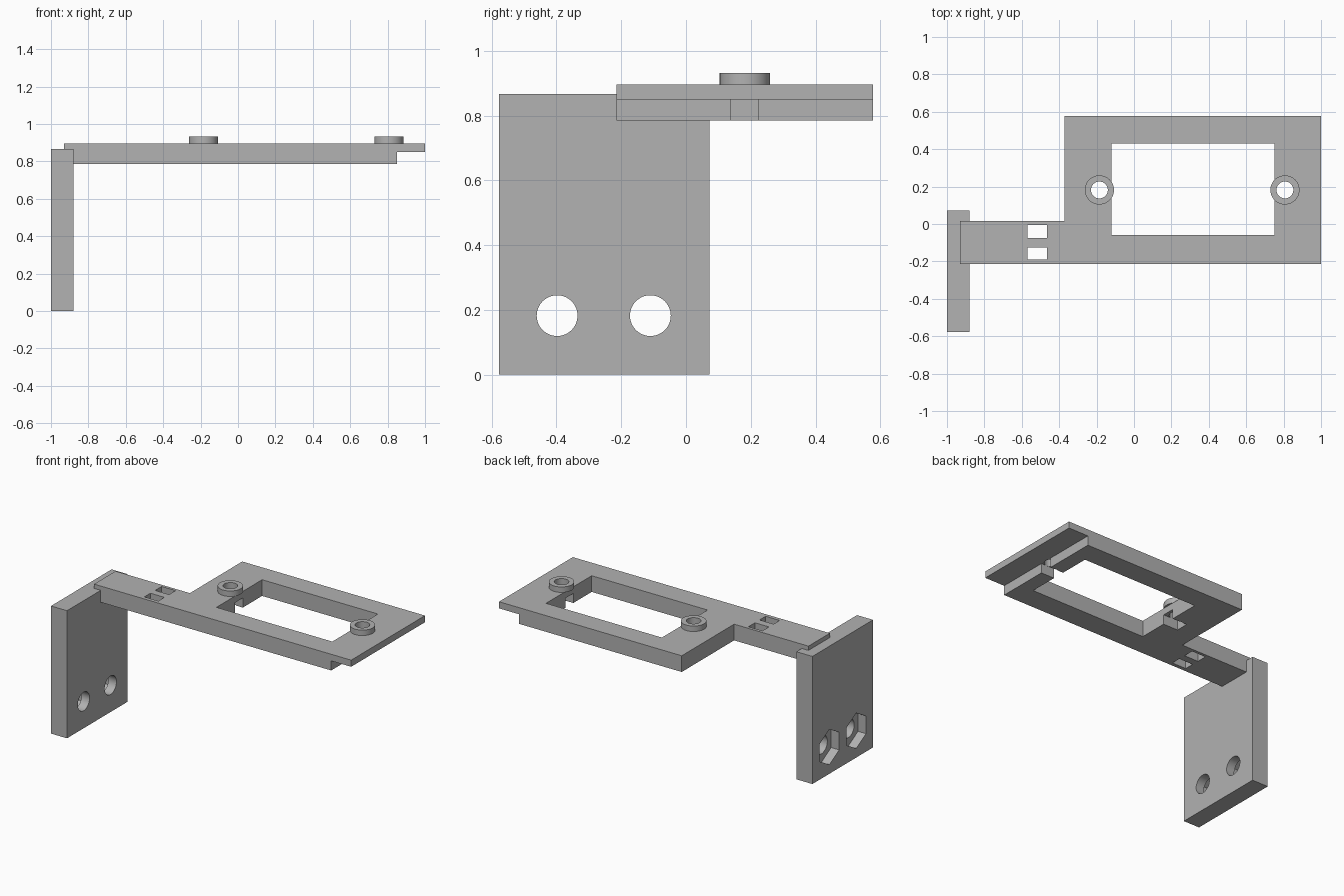
import bpy, bmesh, math
from mathutils import Matrix

if "Cube" in bpy.data.objects:
    bpy.data.objects.remove(bpy.data.objects["Cube"], do_unlink=True)

grey = bpy.data.materials.new("plain grey")
grey.use_nodes = True
GREY = (0.445, 0.445, 0.445, 1)
grey.diffuse_color = GREY
grey.node_tree.nodes["Principled BSDF"].inputs["Base Color"].default_value = GREY


def add_object(name, bm):
    bmesh.ops.recalc_face_normals(bm, faces=bm.faces)
    mesh = bpy.data.meshes.new(name)
    bm.to_mesh(mesh)
    bm.free()
    mesh.materials.append(grey)
    obj = bpy.data.objects.new(name, mesh)
    bpy.context.collection.objects.link(obj)
    return obj


def prism(name, outline, z0, z1):
    """Extrude an XY outline from z0 to z1."""
    bm = bmesh.new()
    face = bm.faces.new([bm.verts.new((x, y, z0)) for x, y in outline])
    top = bmesh.ops.extrude_face_region(bm, geom=[face])["geom"]
    verts = [v for v in top if isinstance(v, bmesh.types.BMVert)]
    bmesh.ops.translate(bm, vec=(0, 0, z1 - z0), verts=verts)
    return add_object(name, bm)


def box(name, x, y, z):
    return prism(name, [(x[0], y[0]), (x[1], y[0]), (x[1], y[1]), (x[0], y[1])], *z)


def cylinder(name, centre, radius, depth, sides=48, along_x=False):
    bm = bmesh.new()
    turn = Matrix.Rotation(math.pi / 2, 4, 'Y') if along_x else Matrix.Identity(4)
    # First vertex of a sideways hexagon is turned to point along y
    spin = Matrix.Rotation(math.pi / 2, 4, 'Z') if along_x else Matrix.Identity(4)
    bmesh.ops.create_cone(bm, cap_ends=True, segments=sides, radius1=radius, radius2=radius,
                          depth=depth, matrix=Matrix.Translation(centre) @ turn @ spin)
    return add_object(name, bm)


def cut(obj, cutters):
    """Subtract the cutters, bake the result and discard them."""
    for c in cutters:
        c.hide_render = True
        mod = obj.modifiers.new("cut", 'BOOLEAN')
        mod.operation, mod.solver, mod.object = 'DIFFERENCE', 'EXACT', c
    bpy.context.view_layer.update()
    baked = bpy.data.meshes.new_from_object(
        obj.evaluated_get(bpy.context.evaluated_depsgraph_get()))
    obj.modifiers.clear()
    obj.data = baked
    for c in cutters:
        bpy.data.objects.remove(c, do_unlink=True)


def smooth(obj):
    bpy.ops.object.select_all(action='DESELECT')
    obj.select_set(True)
    bpy.context.view_layer.objects.active = obj
    bpy.ops.object.shade_smooth_by_angle(angle=math.radians(30))


BOTTOM, LIP, TOP = 0.785, 0.85, 0.895
BOSS_Y = 0.182
BOSS_X = (-0.185, 0.807)

# Upright wall with two bolt holes and hexagonal nut pockets on the outer side
wall = box("mounting_wall", (-1, -0.88), (-0.577, 0.073), (0, 0.866))
cutters = []
for y in (-0.398, -0.11):
    cutters.append(cylinder("bolt_hole", (-0.94, y, 0.182), 0.063, 0.4, along_x=True))
    cutters.append(cylinder("nut_pocket", (-1, y, 0.182), 0.12, 0.12, sides=6, along_x=True))
cut(wall, cutters)
smooth(wall)

# Frame and arm in one plate
plate = prism("frame_plate", [(-0.93, -0.215), (1, -0.215), (1, 0.577), (-0.372, 0.577),
                              (-0.372, 0.015), (-0.93, 0.015)], BOTTOM, TOP)
through = (0.6, 1.1)
cutters = [
    box("window", (-0.12, 0.75), (-0.06, 0.43), through),
    box("lip_step", (0.85, 1.2), (-0.5, 0.8), (0.6, LIP)),
    box("left_slot", (0.7, 0.9), (0.137, 0.223), (0.6, LIP)),
    box("right_slot", (-0.23, -0.08), (0.137, 0.223), (0.6, LIP)),
    box("tie_hole_front", (-0.57, -0.465), (-0.19, -0.125), through),
    box("tie_hole_back", (-0.57, -0.465), (-0.075, -0.005), through),
]
cutters += [cylinder("screw_hole", (x, BOSS_Y, TOP), 0.045, 0.4) for x in BOSS_X]
cut(plate, cutters)
smooth(plate)

# Raised rings round the screw holes
for side, x in zip(("right", "left"), BOSS_X):
    boss = cylinder(side + "_screw_boss", (x, BOSS_Y, 0.9135), 0.078, 0.037)
    cut(boss, [cylinder("boss_hole", (x, BOSS_Y, TOP), 0.045, 0.4)])
    smooth(boss)
